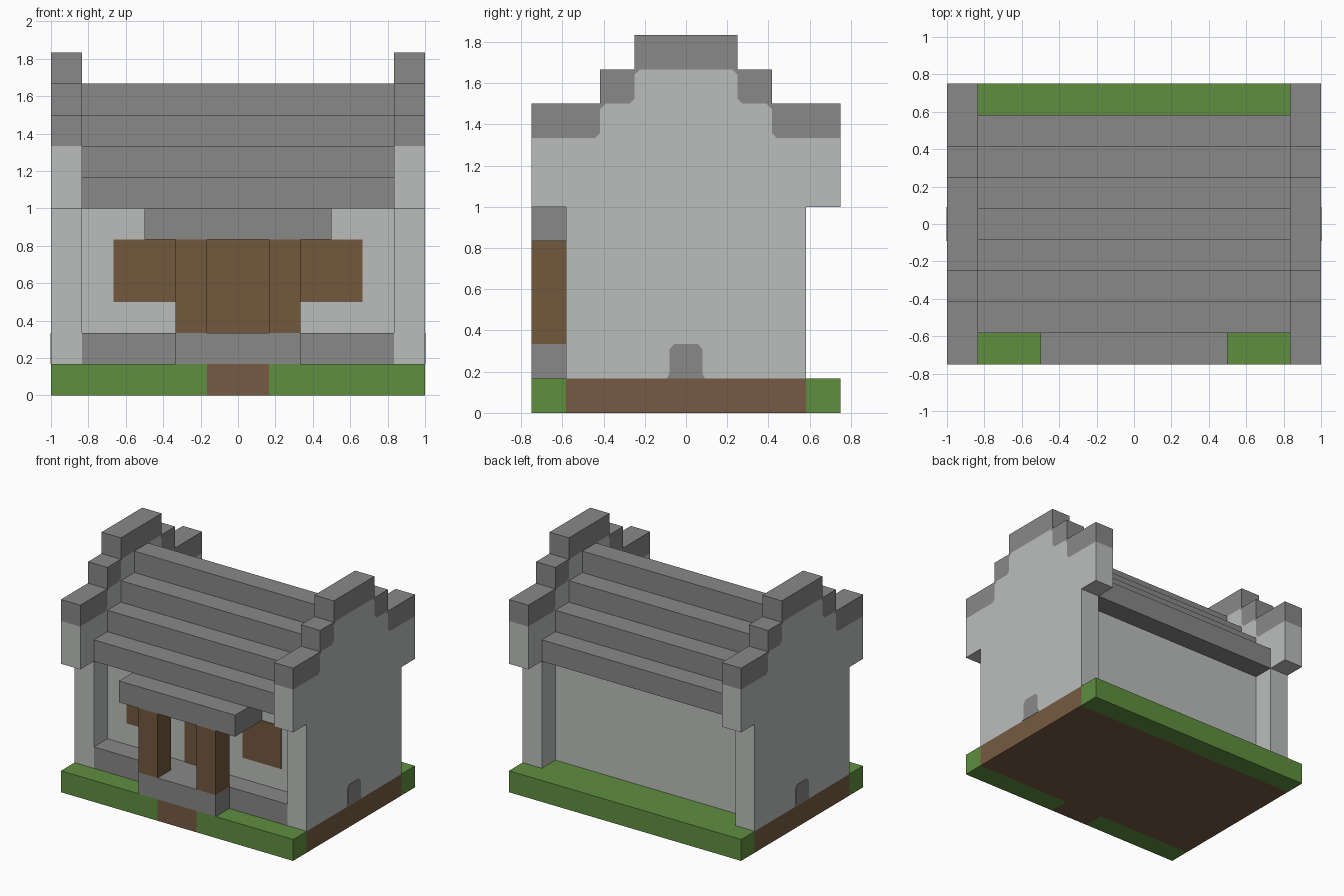
import bpy
import bmesh

U = 1 / 6  # one building block

if "Cube" in bpy.data.objects:
    bpy.data.objects.remove(bpy.data.objects["Cube"], do_unlink=True)


def material(name, rgb):
    m = bpy.data.materials.new(name)
    m.use_nodes = True
    m.diffuse_color = (*rgb, 1)
    m.node_tree.nodes["Principled BSDF"].inputs["Base Color"].default_value = (*rgb, 1)
    return m


STONE = material("grey_stone", (0.246, 0.246, 0.246))
PLASTER = material("pale_plaster", (0.497, 0.515, 0.503))
GRASS = material("grass_green", (0.117, 0.275, 0.051))
WOOD = material("brown_wood", (0.171, 0.098, 0.048))
DIRT = material("brown_dirt", (0.181, 0.102, 0.054))


def prism(name, outline, x0, x1, mat, top=None):
    """Extrude a (y, z) outline along x; sizes are in blocks."""
    bm = bmesh.new()
    face = bm.faces.new([bm.verts.new((x0 * U, y * U, z * U)) for y, z in outline])
    out = bmesh.ops.extrude_face_region(bm, geom=[face])
    moved = [v for v in out["geom"] if isinstance(v, bmesh.types.BMVert)]
    bmesh.ops.translate(bm, verts=moved, vec=((x1 - x0) * U, 0, 0))
    bmesh.ops.recalc_face_normals(bm, faces=bm.faces)
    bm.normal_update()
    mesh = bpy.data.meshes.new(name)
    mesh.materials.append(mat)
    if top:
        mesh.materials.append(top)
        for f in bm.faces:
            f.material_index = int(f.normal.z > 0.9)
    bm.to_mesh(mesh)
    bm.free()
    obj = bpy.data.objects.new(name, mesh)
    bpy.context.collection.objects.link(obj)
    return obj


def box(name, x, y, z, mat, top=None):
    outline = [(y[0], z[0]), (y[1], z[0]), (y[1], z[1]), (y[0], z[1])]
    return prism(name, outline, x[0], x[1], mat, top)


def mirrored(half):
    """Complete a half outline across y = 0."""
    return half + [(-y, z) for y, z in reversed(half)]


# Ground: dirt core with grass on top, grass strips front and back, path
box("ground_core", (-6, 6), (-3.5, 3.5), (0, 1), DIRT, GRASS)
box("back_lawn", (-6, 6), (3.5, 4.5), (0, 1), GRASS)
box("path", (-1, 1), (-4.5, -3.5), (0, 1), DIRT)

# House body, ledge and stepped roof
box("house_body", (-5, 5), (-2.5, 2.5), (1, 6), PLASTER)
box("front_ledge", (-5, 5), (-3.5, -2.5), (1, 2), STONE)
steps = []
for i in range(4):
    steps += [(3.5 - i, 6 + i), (3.5 - i, 7 + i)]
prism("stepped_roof", mirrored(steps), -5, 5, STONE)

# Porch and door
box("porch_step", (-2, 2), (-4.5, -3.5), (1, 2), STONE)
box("porch_roof", (-3, 3), (-4.5, -2.5), (5, 6), STONE)
box("door", (-1, 1), (-2.53, -2.5), (2, 5), WOOD)

# Gable outlines: plaster wall below, stone coping above
seam = [(4.5, 8), (2.65, 8), (2.5, 8.15), (2.5, 8.85), (2.35, 9),
        (1.65, 9), (1.5, 9.15), (1.5, 9.85), (1.35, 10)]
wall = mirrored([(3.5, 1), (3.5, 6), (4.5, 6)] + seam)
crown = [(4.5, 9), (2.5, 9), (2.5, 10), (1.5, 10), (1.5, 11)]
coping = mirrored(crown) + list(reversed(mirrored(seam)))
vent = mirrored([(0.55, 1), (0.48, 1.15), (0.48, 1.85), (0.35, 2)])

# Parts on both sides
for side, s in (("left", 1), ("right", -1)):
    def span(a, b):
        return sorted((s * a, s * b))
    prism(side + "_gable_wall", wall, *span(5, 6), PLASTER)
    prism(side + "_gable_coping", coping, *span(5, 6), STONE)
    prism(side + "_vent", vent, *span(6, 6.015), STONE)
    box(side + "_front_lawn", span(1, 6), (-4.5, -3.5), (0, 1), GRASS)
    box(side + "_porch_post", span(1, 2), (-4.5, -3.5), (2, 5), WOOD)
    box(side + "_window", span(2, 4), (-2.53, -2.5), (3, 5), WOOD)
